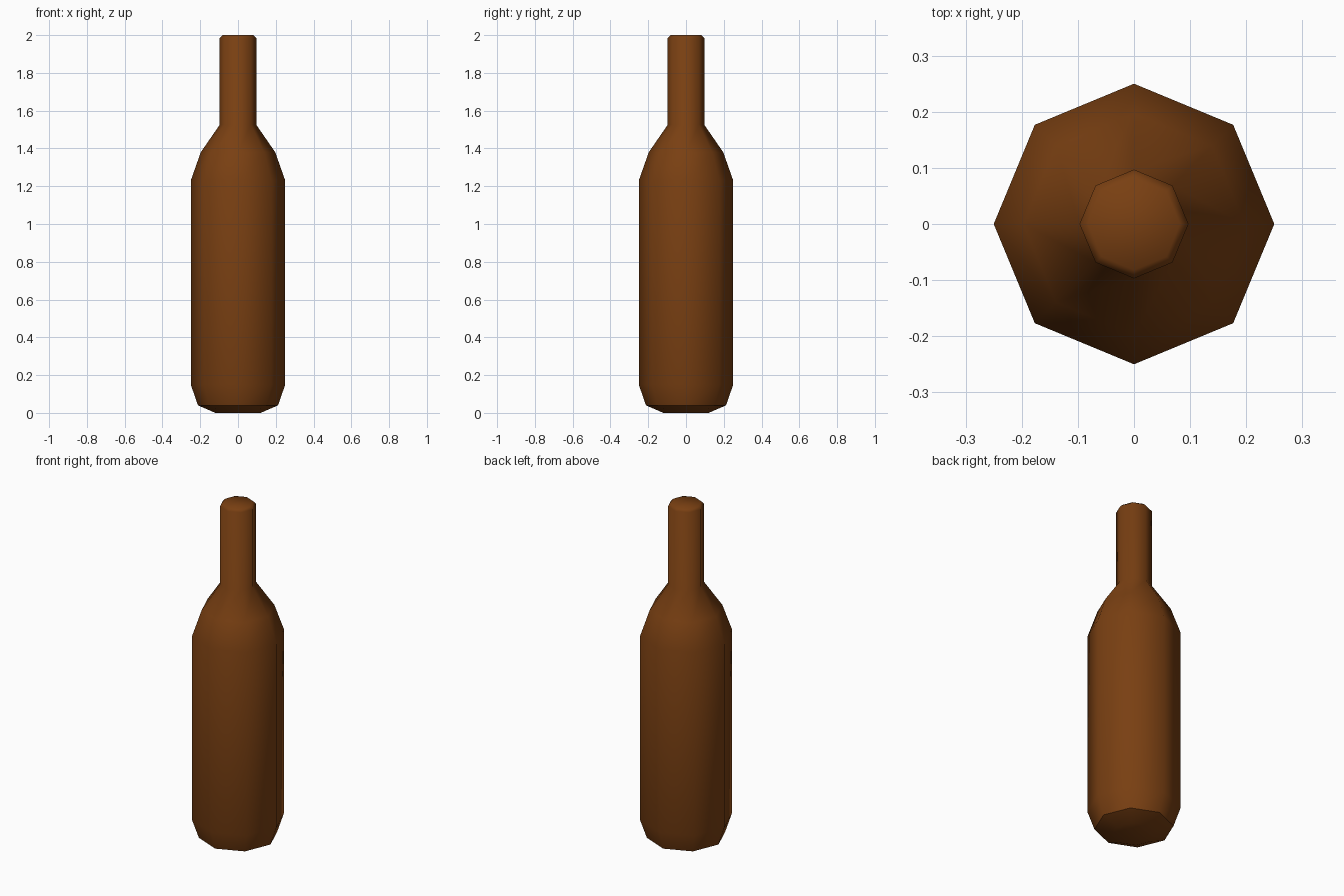
import bpy, bmesh, math

if "Cube" in bpy.data.objects:
    bpy.data.objects.remove(bpy.data.objects["Cube"])

SIDES = 8
# Bottle outline as (radius, height), from base to mouth
PROFILE = [(0.12, 0.0), (0.212, 0.04), (0.25, 0.15), (0.25, 1.23), (0.197, 1.38),
           (0.097, 1.525), (0.097, 1.985), (0.082, 2.0)]
SHARP_RING = 1  # hard edge around the underside

bm = bmesh.new()
rings = []
for r, z in PROFILE:
    rings.append([bm.verts.new((r * math.cos(math.tau * i / SIDES),
                                r * math.sin(math.tau * i / SIDES), z))
                  for i in range(SIDES)])

# Walls between neighbouring rings
for low, high in zip(rings, rings[1:]):
    for i in range(SIDES):
        j = (i + 1) % SIDES
        bm.faces.new((low[i], low[j], high[j], high[i]))

# Closed underside and mouth
bm.faces.new(rings[0][::-1])
bm.faces.new(rings[-1])

for f in bm.faces:
    f.smooth = True
ring = rings[SHARP_RING]
for i in range(SIDES):
    bm.edges.get((ring[i], ring[(i + 1) % SIDES])).smooth = False

mesh = bpy.data.meshes.new("bottle")
bm.to_mesh(mesh)
bm.free()

# Brown glass
glass = bpy.data.materials.new("brown_glass")
glass.diffuse_color = (0.19, 0.05, 0.006, 1)
glass.use_nodes = True
glass.node_tree.nodes["Principled BSDF"].inputs["Base Color"].default_value = glass.diffuse_color
mesh.materials.append(glass)

bottle = bpy.data.objects.new("bottle", mesh)
bpy.context.collection.objects.link(bottle)
